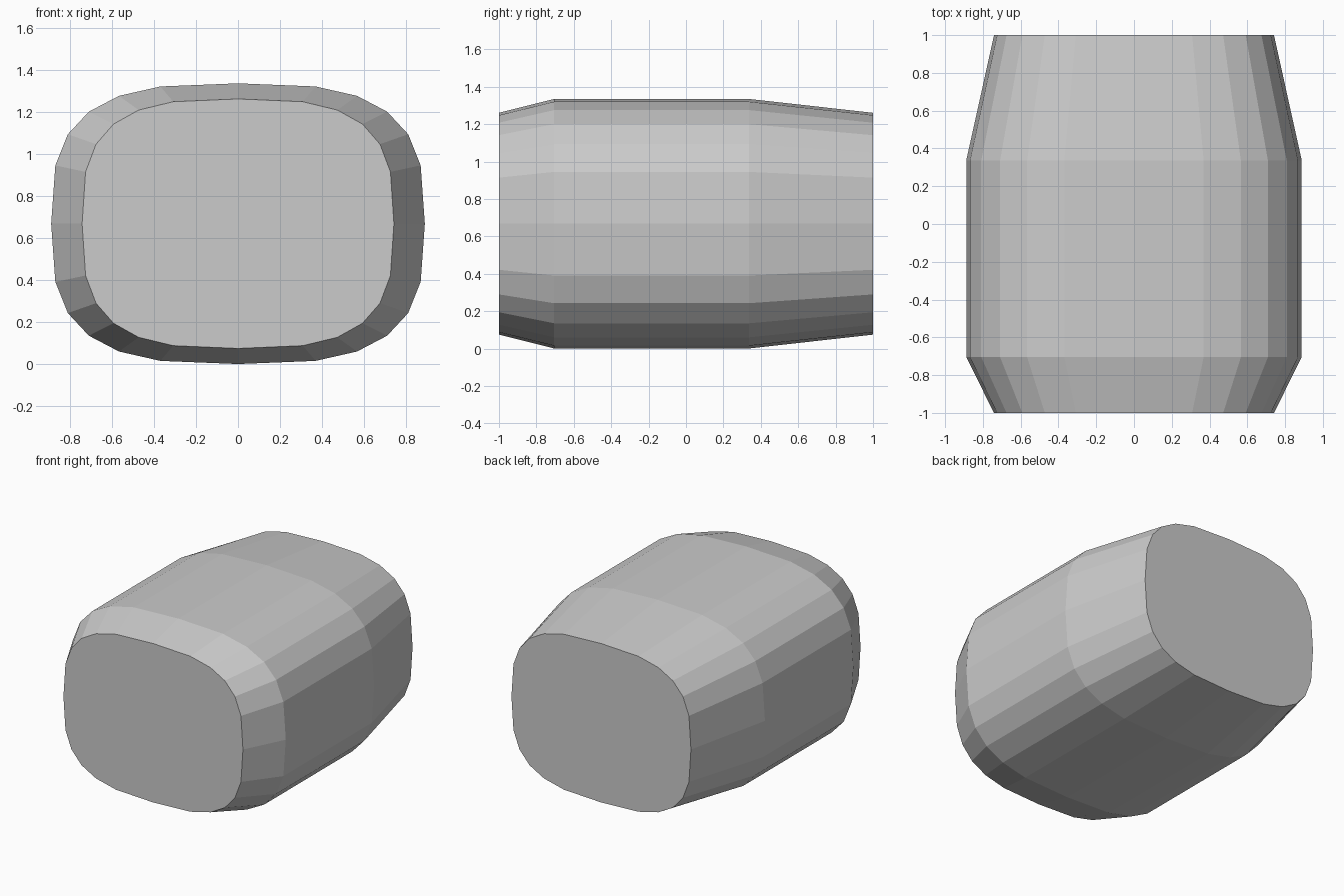
import bpy, bmesh
from math import sin, cos, pi, copysign

if "Cube" in bpy.data.objects:
    bpy.data.objects.remove(bpy.data.objects["Cube"])

SIDES = 24
POWER = 0.65          # rounded-rectangle (superellipse) exponent
CENTRE_Z = 0.668


def spow(v):
    return copysign(abs(v) ** POWER, v) if abs(v) > 1e-6 else 0.0


def ring(bm, y, half_w, half_h):
    angles = [2 * pi * i / SIDES for i in range(SIDES)]
    return [bm.verts.new((half_w * spow(cos(a)), y, CENTRE_Z + half_h * spow(sin(a))))
            for a in angles]


# Barrel body: (y, half width, half height) per section
sections = [(-1.0, 0.741, 0.593), (-0.705, 0.888, 0.667),
            (0.337, 0.888, 0.667), (1.0, 0.741, 0.593)]
bm = bmesh.new()
rings = [ring(bm, *s) for s in sections]
for a, b in zip(rings, rings[1:]):
    for i in range(SIDES):
        j = (i + 1) % SIDES
        bm.faces.new((a[i], a[j], b[j], b[i]))

# Flat end caps
bm.faces.new(rings[0])
bm.faces.new(rings[-1])
bmesh.ops.recalc_face_normals(bm, faces=bm.faces)

mesh = bpy.data.meshes.new("barrel_body")
bm.to_mesh(mesh)
bm.free()
bpy.context.collection.objects.link(bpy.data.objects.new("barrel_body", mesh))
